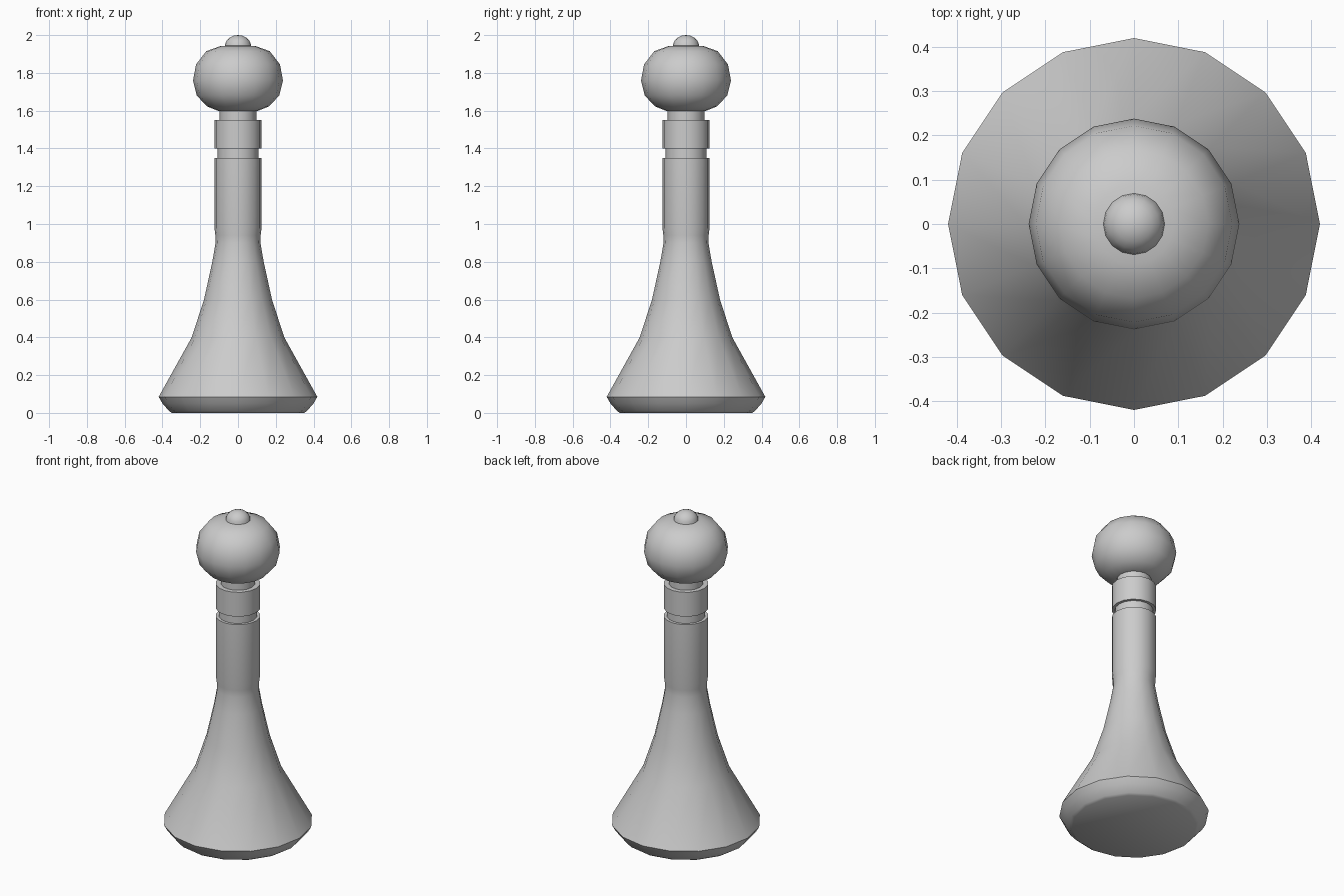
import bpy
import bmesh
import math

SIDES = 16

cube = bpy.data.objects.get("Cube")
if cube:
    bpy.data.objects.remove(cube, do_unlink=True)

grey = bpy.data.materials.new("plain_grey")
grey.use_nodes = True
colour = (0.6, 0.6, 0.6, 1)
grey.diffuse_color = colour
grey.node_tree.nodes["Principled BSDF"].inputs["Base Color"].default_value = colour


def turned(name, profile, sharp_angle=40):
    """Turn a bottom-to-top (radius, height) profile around z; radius 0 is a pole."""
    bm = bmesh.new()
    rings = []
    for r, z in profile:
        if r == 0:
            rings.append([bm.verts.new((0, 0, z))] * SIDES)
            continue
        angles = [math.tau * i / SIDES for i in range(SIDES)]
        rings.append([bm.verts.new((r * math.cos(a), r * math.sin(a), z)) for a in angles])
    for low, high in zip(rings, rings[1:]):
        for i in range(SIDES):
            j = (i + 1) % SIDES
            corners = dict.fromkeys((low[i], low[j], high[j], high[i]))
            bm.faces.new(list(corners))
    # flat caps on open ends
    if profile[0][0]:
        bm.faces.new(rings[0][::-1])
    if profile[-1][0]:
        bm.faces.new(rings[-1])
    mesh = bpy.data.meshes.new(name)
    bm.to_mesh(mesh)
    bm.free()
    mesh.materials.append(grey)
    obj = bpy.data.objects.new(name, mesh)
    bpy.context.collection.objects.link(obj)
    bpy.ops.object.select_all(action="DESELECT")
    obj.select_set(True)
    bpy.context.view_layer.objects.active = obj
    bpy.ops.object.shade_smooth_by_angle(angle=math.radians(sharp_angle))
    return obj


# Flared foot sweeping up into a straight stem
turned("flared_body", [
    (0.35, 0), (0.365, 0.01), (0.40, 0.05), (0.42, 0.085), (0.245, 0.4),
    (0.18, 0.6), (0.136, 0.8), (0.119, 0.9), (0.12, 0.94), (0.125, 0.98), (0.125, 1.35)])

# Groove, collar and neck
turned("groove", [(0.108, 1.34), (0.108, 1.41)])
turned("collar", [(0.125, 1.4), (0.125, 1.55)])
turned("neck", [(0.097, 1.54), (0.097, 1.61)])

# Rounded head
turned("head", [
    (0.1, 1.597), (0.165, 1.623), (0.218, 1.68), (0.238, 1.76),
    (0.222, 1.845), (0.168, 1.915), (0.09, 1.943), (0, 1.946)], 60)

# Small domed knob
steps = 5
dome = [(0.07 * math.cos(t), 1.94 + 0.06 * math.sin(t))
        for t in (math.pi / 2 * i / steps for i in range(steps))]
turned("knob", dome + [(0, 2.0)], 60)
